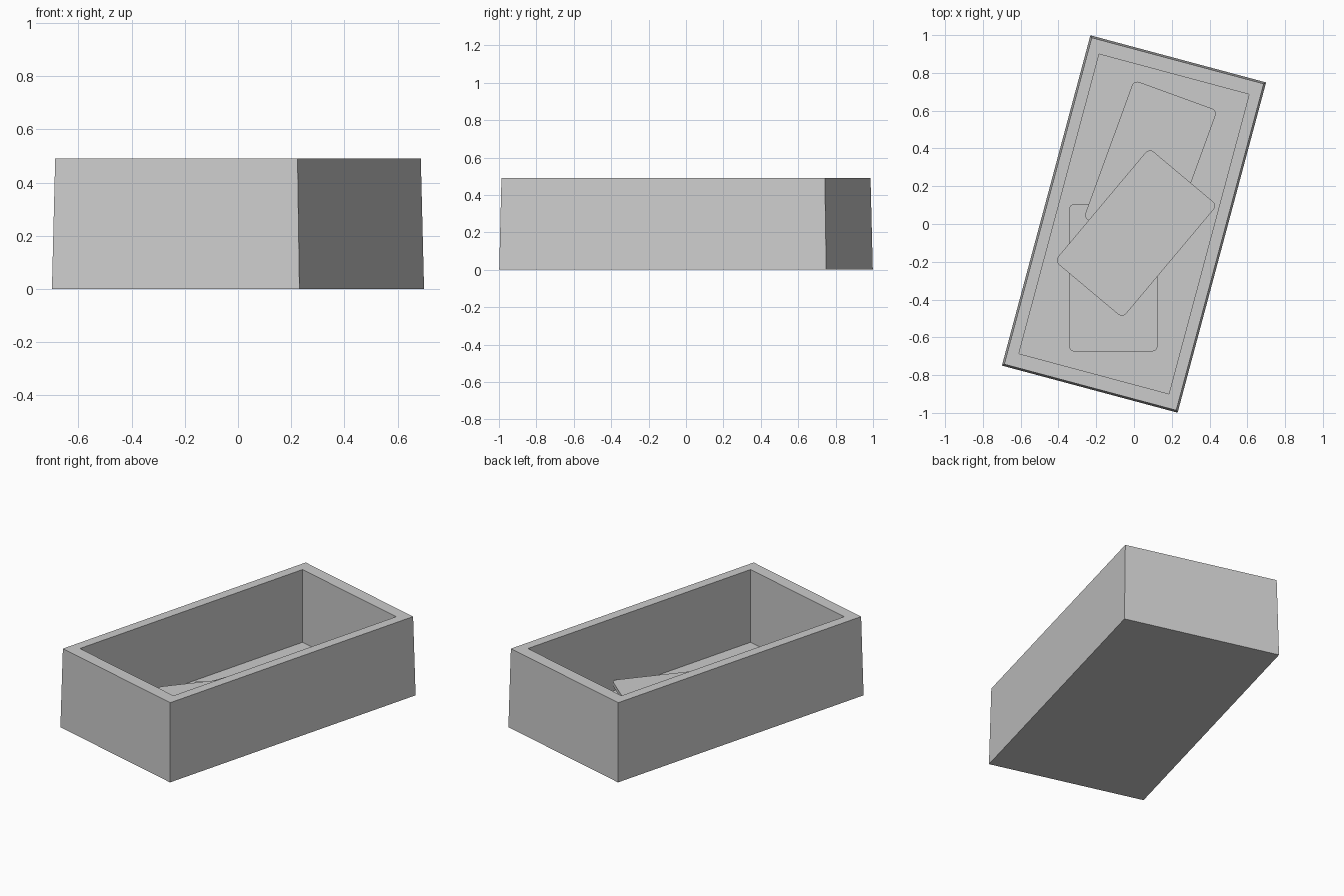
import bpy
import bmesh
from math import radians, sin, cos, pi

cube = bpy.data.objects.get("Cube")
if cube:
    bpy.data.objects.remove(cube)

grey = bpy.data.materials.new("plain grey")
grey.use_nodes = True
colour = (0.6, 0.6, 0.6, 1)
grey.diffuse_color = colour
for node in grey.node_tree.nodes:
    if node.type == 'BSDF_PRINCIPLED':
        node.inputs["Base Color"].default_value = colour

HEIGHT, FLOOR = 0.49, 0.037
CARD_W, CARD_L, CARD_T, CARD_R = 0.47, 0.78, 0.0255, 0.03


def rectangle(width, length, radius=0, steps=5):
    """Counter-clockwise outline, with optional rounded corners."""
    points = []
    for i, (sx, sy) in enumerate([(1, 1), (-1, 1), (-1, -1), (1, -1)]):
        cx, cy = sx * (width / 2 - radius), sy * (length / 2 - radius)
        count = steps if radius else 1
        for k in range(count):
            a = pi / 2 * (i + k / max(count - 1, 1))
            points.append((cx + radius * cos(a), cy + radius * sin(a)))
    return points


def loft(name, sections, location, angle):
    """Join a series of (outline, height) rings and cap both ends."""
    bm = bmesh.new()
    rings = [[bm.verts.new((x, y, z)) for x, y in outline] for outline, z in sections]
    for low, high in zip(rings, rings[1:]):
        for i in range(len(low)):
            j = (i + 1) % len(low)
            bm.faces.new((low[i], low[j], high[j], high[i]))
    bm.faces.new(rings[0][::-1])
    bm.faces.new(rings[-1])
    mesh = bpy.data.meshes.new(name)
    bm.to_mesh(mesh)
    bm.free()
    mesh.materials.append(grey)
    obj = bpy.data.objects.new(name, mesh)
    obj.location = location
    obj.rotation_euler.z = radians(angle)
    bpy.context.collection.objects.link(obj)
    return obj


# Open box: tapered outside, flat rim, upright inside walls, floor
opening = rectangle(0.822, 1.641)
loft("open_box", [
    (rectangle(0.963, 1.81), 0),
    (rectangle(0.943, 1.79), HEIGHT),
    (opening, HEIGHT),
    (opening, FLOOR),
], (0, 0, 0), -15)

# Three rounded cards stacked loosely on the floor
card = rectangle(CARD_W, CARD_L, CARD_R)
placements = [
    ("bottom_card", -0.11, -0.285, 0),
    ("middle_card", 0.087, 0.315, -20),
    ("top_card", 0.01, -0.048, -40),
]
for level, (name, x, y, angle) in enumerate(placements):
    loft(name, [(card, 0), (card, CARD_T)], (x, y, FLOOR + level * CARD_T), angle)
